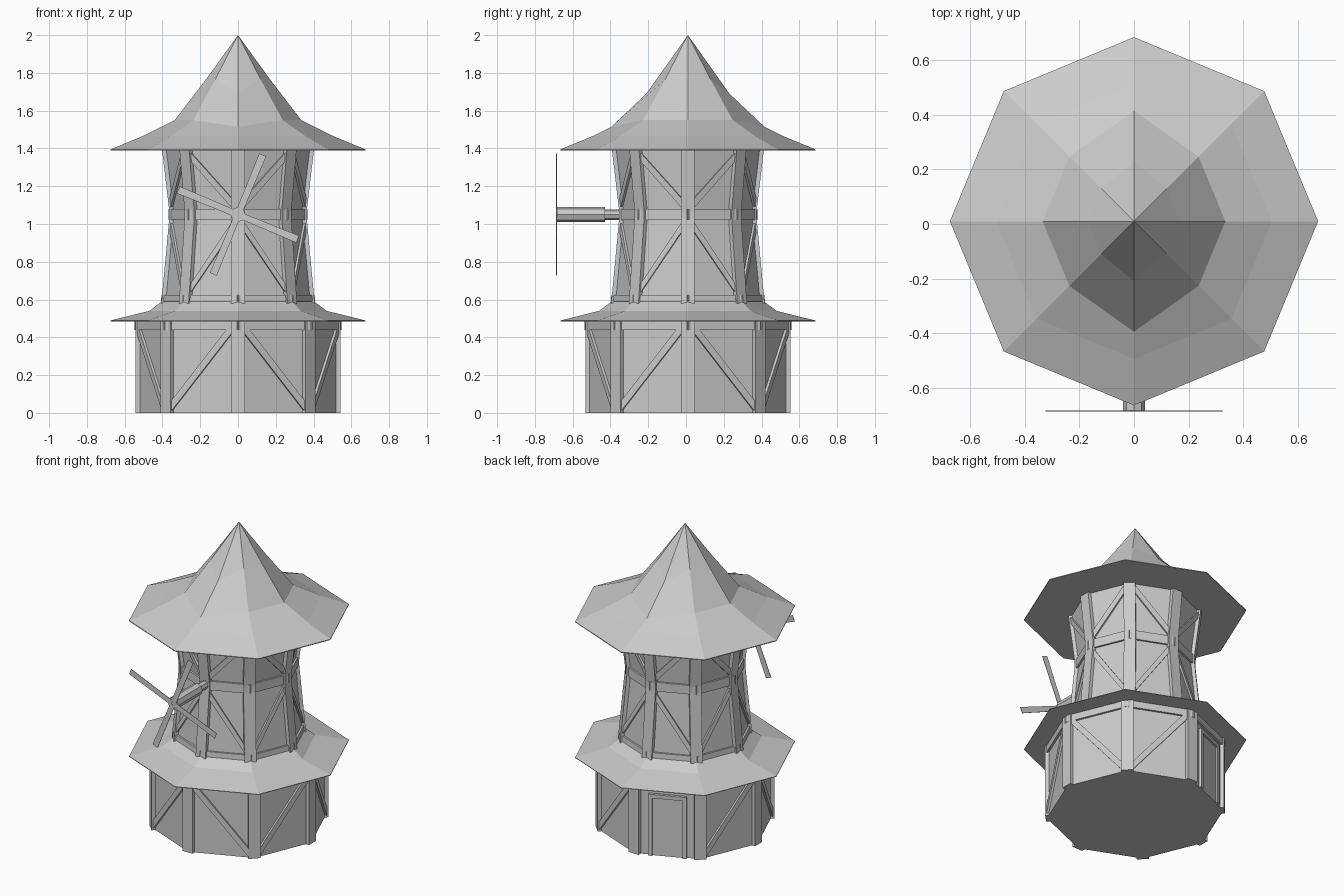
import bpy, bmesh
from math import sin, cos, pi, radians
from mathutils import Vector

cube = bpy.data.objects.get("Cube")
if cube:
    bpy.data.objects.remove(cube, do_unlink=True)

CY = 0.01      # tower axis sits slightly behind the origin
grey = bpy.data.materials.new("plain grey")
grey.use_nodes = True
grey.diffuse_color = (0.6, 0.6, 0.6, 1)
grey.node_tree.nodes["Principled BSDF"].inputs["Base Color"].default_value = (0.6, 0.6, 0.6, 1)


def finish(bm, name):
    bmesh.ops.recalc_face_normals(bm, faces=bm.faces)
    mesh = bpy.data.meshes.new(name)
    bm.to_mesh(mesh)
    bm.free()
    mesh.materials.append(grey)
    obj = bpy.data.objects.new(name, mesh)
    bpy.context.collection.objects.link(obj)
    return obj


def corner(k, r, z):
    a = k * pi / 4
    return Vector((r * cos(a), CY + r * sin(a), z))


def loft(name, rings, tip=None):
    """Closed octagonal body; a ring is (radius, z) or (radius, z, front/back radius, z)."""
    bm = bmesh.new()
    rows = []
    for ring in rings:
        rows.append([bm.verts.new(corner(k, *(ring[-2:] if k % 4 == 2 else ring[:2])))
                     for k in range(8)])
    for low, high in zip(rows, rows[1:]):
        for k in range(8):
            n = (k + 1) % 8
            bm.faces.new((low[k], low[n], high[n], high[k]))
    bm.faces.new(rows[0][::-1])
    if tip:
        t = bm.verts.new(corner(0, 0, tip))
        for k in range(8):
            bm.faces.new((rows[-1][k], rows[-1][(k + 1) % 8], t))
    else:
        bm.faces.new(rows[-1])
    return finish(bm, name)


def slab(bm, quad, offset):
    """Four-sided plate from quad, thickened by the offset vector."""
    a = [bm.verts.new(p) for p in quad]
    b = [bm.verts.new(p + offset) for p in quad]
    bm.faces.new(a)
    bm.faces.new(b[::-1])
    for i in range(4):
        j = (i + 1) % 4
        bm.faces.new((a[i], a[j], b[j], b[i]))


def wall_radius(profile, z):
    for (r0, z0), (r1, z1) in zip(profile, profile[1:]):
        if z <= z1:
            break
    return r0 + (r1 - r0) * (z - z0) / (z1 - z0)


def wall_beam(bm, profile, k, end0, end1, proud):
    """Beam on wall k; each end is (fraction along wall, low z, high z)."""
    a = (k + 0.5) * pi / 4
    normal = Vector((cos(a), sin(a), 0))

    def at(t, z):
        r = wall_radius(profile, z)
        return corner(k, r, z).lerp(corner(k + 1, r, z), t) + normal * proud
    (t0, l0, h0), (t1, l1, h1) = end0, end1
    slab(bm, [at(t0, l0), at(t1, l1), at(t1, h1), at(t0, h0)], -normal * (proud + 0.02))


def brace(bm, profile, k, axis_z, diag_z, height, proud):
    """Diagonal between an axis corner and a 45 degree corner."""
    ends = [(axis_z, axis_z + height), (diag_z, diag_z + height)]
    if k % 2:
        ends.reverse()
    wall_beam(bm, profile, k, (0.06, *ends[0]), (0.94, *ends[1]), proud)


def posts(name, profile, half):
    bm = bmesh.new()
    for k in range(8):
        a = k * pi / 4
        out = Vector((cos(a), sin(a), 0))
        side = Vector((-sin(a), cos(a), 0)) * half
        for (r0, z0), (r1, z1) in zip(profile, profile[1:]):
            p, q = corner(k, r0 + 0.008, z0), corner(k, r1 + 0.008, z1)
            slab(bm, [p - side, p + side, q + side, q - side], -out * 0.05)
    return finish(bm, name)


# Lower storey: walls, posts, top rail, braces
base = [(0.535, 0.0), (0.535, 0.495)]
loft("lower_walls", base)
posts("lower_posts", base, 0.037)
DOOR = 2
bm = bmesh.new()
for k in range(8):
    wall_beam(bm, base, k, (0, 0.44, 0.49), (1, 0.44, 0.49), 0.014)
    if k != DOOR:
        brace(bm, base, k, 0.43, 0.0, 0.055, 0.014)
finish(bm, "lower_beams")

# Door on the back wall
bm = bmesh.new()
for t in (0.22, 0.74):
    wall_beam(bm, base, DOOR, (t, 0, 0.41), (t + 0.06, 0, 0.41), 0.018)
wall_beam(bm, base, DOOR, (0.22, 0.385, 0.41), (0.8, 0.385, 0.41), 0.018)
finish(bm, "door_frame")
bm = bmesh.new()
wall_beam(bm, base, DOOR, (0.28, 0, 0.385), (0.74, 0, 0.385), 0.006)
finish(bm, "door")

# Skirt roof between the storeys
loft("skirt_roof", [(0.675, 0.485), (0.675, 0.489), (0.47, 0.54), (0.40, 0.592)])

# Upper storey with a narrow waist
tower = [(0.398, 0.58), (0.356, 1.03), (0.356, 1.07), (0.395, 1.4)]
loft("upper_walls", tower)
posts("upper_posts", tower, 0.036)
bm = bmesh.new()
for k in range(8):
    for low, high in ((0.59, 0.625), (1.02, 1.08)):
        wall_beam(bm, tower, k, (0, low, high), (1, low, high), 0.012)
    brace(bm, tower, k, 1.07, 1.345, 0.05, 0.012)
    brace(bm, tower, k, 0.98, 0.615, 0.05, 0.012)
finish(bm, "upper_beams")

# Main roof, with a fuller slope along the front and back ridges
loft("main_roof", [(0.675, 1.39), (0.675, 1.395), (0.505, 1.465),
                   (0.335, 1.55, 0.405, 1.515), (0.17, 1.765, 0.22, 1.69)], tip=2.0)

# Windmill shaft in two thicknesses
HUB_Z = 1.05
for name, radius, y0, y1 in (("shaft_neck", 0.028, -0.44, -0.3), ("shaft", 0.04, -0.684, -0.43)):
    bm = bmesh.new()
    bmesh.ops.create_cone(bm, cap_ends=True, segments=8, radius1=radius, radius2=radius,
                          depth=y1 - y0)
    obj = finish(bm, name)
    obj.rotation_euler = (pi / 2, 0, radians(0))
    obj.location = (0, (y0 + y1) / 2, HUB_Z)

# Four thin blades
bm = bmesh.new()
for i in range(4):
    a = radians(67.5 + 90 * i)
    along = Vector((cos(a), 0, sin(a)))
    across = Vector((-sin(a), 0, cos(a)))
    hub = Vector((0, -0.687, HUB_Z))
    root, end = hub + along * 0.01, hub + along * 0.342
    slab(bm, [root - across * 0.017, end - across * 0.02,
              end + across * 0.02, root + across * 0.017], Vector((0, 0.003, 0)))
finish(bm, "blades")
